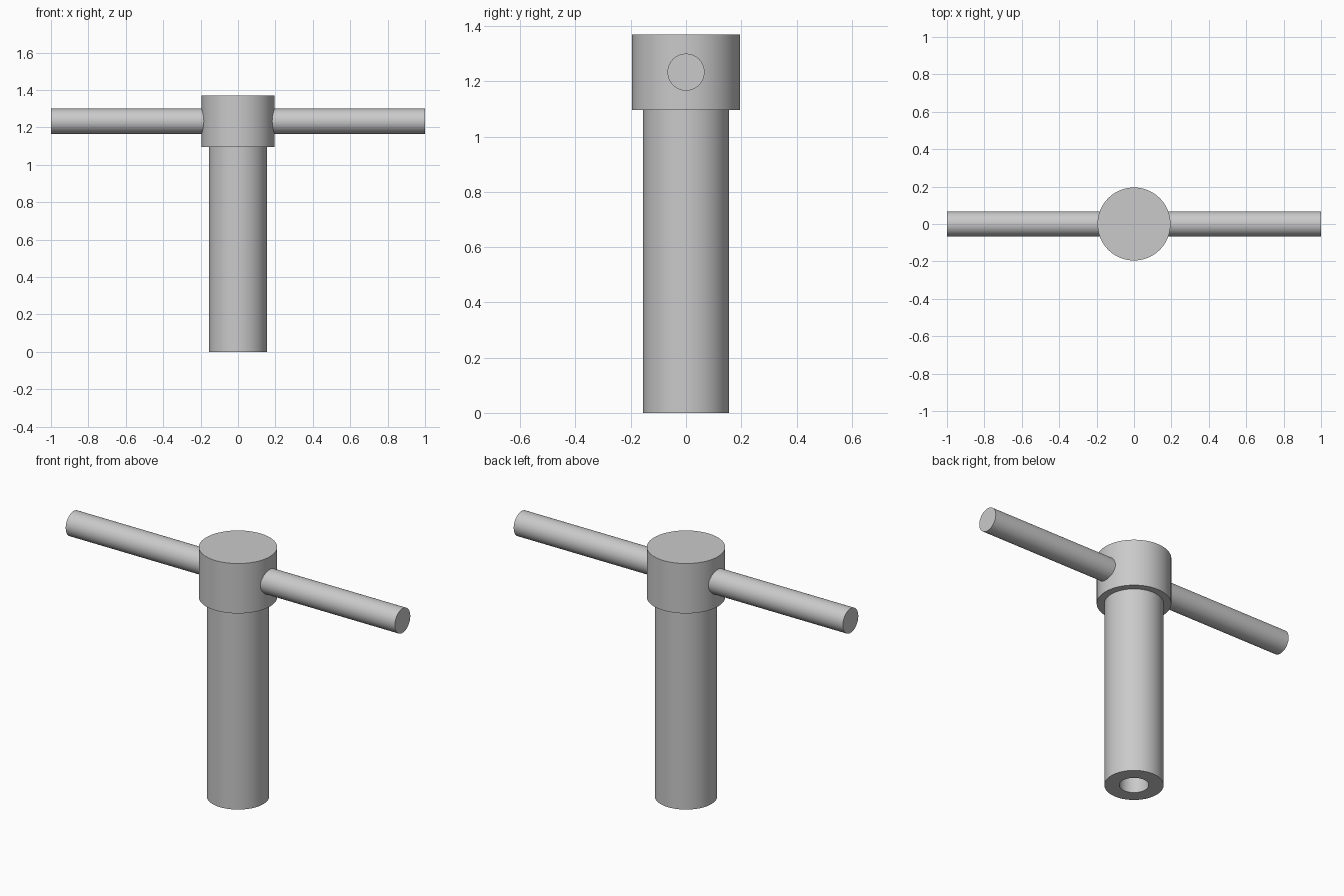
import bpy
import bmesh
import math
from mathutils import Matrix, Vector

cube = bpy.data.objects.get("Cube")
if cube:
    bpy.data.objects.remove(cube, do_unlink=True)

# Single plain steel colour
steel = bpy.data.materials.new("steel grey")
steel.use_nodes = True
grey = (0.59, 0.59, 0.59, 1)
steel.diffuse_color = grey
steel.node_tree.nodes["Principled BSDF"].inputs["Base Color"].default_value = grey


def lathe(name, profile, matrix=Matrix(), segments=96):
    """Turn a (radius, height) profile around the z axis."""
    bm = bmesh.new()
    verts = [bm.verts.new((r, 0, z)) for r, z in profile]
    edges = [bm.edges.new(pair) for pair in zip(verts, verts[1:])]
    bmesh.ops.spin(bm, geom=verts + edges, cent=(0, 0, 0), axis=(0, 0, 1),
                   angle=math.tau, steps=segments, use_duplicate=False)
    bmesh.ops.remove_doubles(bm, verts=bm.verts, dist=1e-5)
    bmesh.ops.recalc_face_normals(bm, faces=bm.faces)
    bm.transform(matrix)
    mesh = bpy.data.meshes.new(name)
    bm.to_mesh(mesh)
    bm.free()
    mesh.materials.append(steel)
    obj = bpy.data.objects.new(name, mesh)
    bpy.context.collection.objects.link(obj)
    bpy.ops.object.select_all(action='DESELECT')
    obj.select_set(True)
    bpy.context.view_layer.objects.active = obj
    bpy.ops.object.shade_smooth_by_angle(angle=math.radians(30))
    return obj


shaft_r, head_r, bore_r, rod_r = 0.155, 0.195, 0.077, 0.067
shoulder_z, top_z, bore_top, rod_z = 1.096, 1.37, 0.55, 1.233

# Stepped body: blind bore, shaft, shoulder and head
lathe("shaft_and_head", [
    (0, bore_top), (bore_r, bore_top), (bore_r, 0), (shaft_r, 0),
    (shaft_r, shoulder_z), (head_r, shoulder_z), (head_r, top_z), (0, top_z)])

# Cross bar through the head
along_x = Matrix.Translation(Vector((0, 0, rod_z))) @ Matrix.Rotation(math.pi / 2, 4, 'Y')
lathe("cross_bar", [(0, -1), (rod_r, -1), (rod_r, 1), (0, 1)], along_x, 64)
